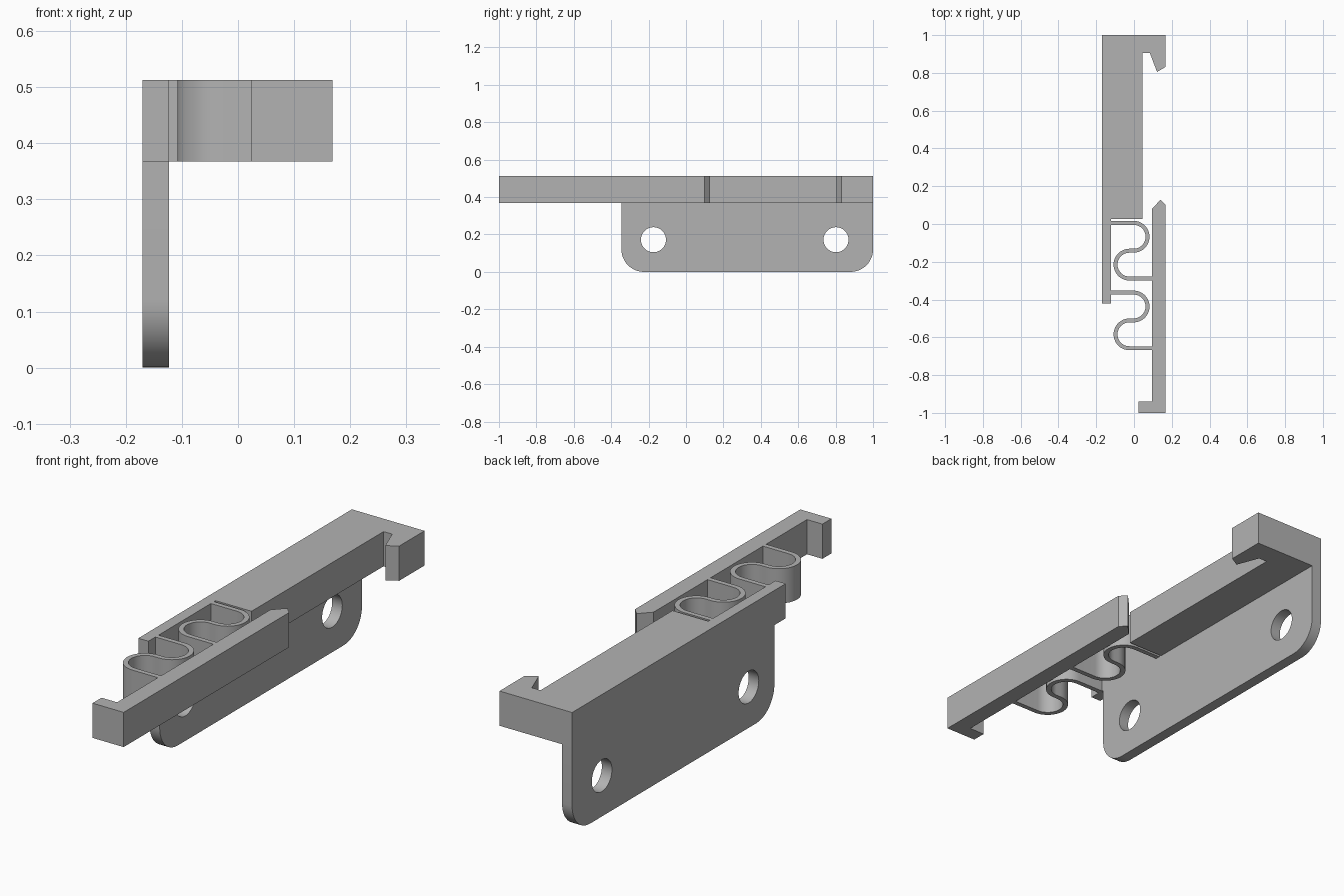
import bpy, bmesh, math
from mathutils import Vector

if "Cube" in bpy.data.objects:
    bpy.data.objects.remove(bpy.data.objects["Cube"])

Z0, Z1 = 0.367, 0.513          # height range of the clip layer
LEFT, INNER = -0.17, -0.123    # thickness range of the wall plate

grey = bpy.data.materials.new("plain grey")
grey.use_nodes = True
grey.diffuse_color = (0.45, 0.45, 0.45, 1)
grey.node_tree.nodes["Principled BSDF"].inputs["Base Color"].default_value = grey.diffuse_color


def extrude(name, points, direction, closed=True):
    """Sweep a 3D outline (filled if closed) along a direction."""
    bm = bmesh.new()
    verts = [bm.verts.new(p) for p in points]
    if closed:
        geom = [bm.faces.new(verts)]
    else:
        geom = [bm.edges.new(pair) for pair in zip(verts, verts[1:])]
    result = bmesh.ops.extrude_face_region(bm, geom=geom, use_keep_orig=closed) if closed \
        else bmesh.ops.extrude_edge_only(bm, edges=geom)
    moved = [g for g in result["geom"] if isinstance(g, bmesh.types.BMVert)]
    bmesh.ops.translate(bm, verts=moved, vec=Vector(direction))
    bmesh.ops.recalc_face_normals(bm, faces=bm.faces)
    mesh = bpy.data.meshes.new(name)
    bm.to_mesh(mesh)
    bm.free()
    mesh.materials.append(grey)
    obj = bpy.data.objects.new(name, mesh)
    bpy.context.collection.objects.link(obj)
    return obj


def activate(obj):
    bpy.ops.object.select_all(action="DESELECT")
    obj.select_set(True)
    bpy.context.view_layer.objects.active = obj


def smooth(obj):
    activate(obj)
    bpy.ops.object.shade_smooth_by_angle(angle=math.radians(30))


def arc(cx, cy, r, start, end, steps):
    angles = [math.radians(start + (end - start) * i / steps) for i in range(steps + 1)]
    return [(cx + r * math.cos(a), cy + r * math.sin(a)) for a in angles]


def flat(points):
    return [(x, y, Z0) for x, y in points]


UP = (0, 0, Z1 - Z0)

# Fixed rail with its hooked end and the narrow post carrying the springs
extrude("hooked_rail", flat([
    (LEFT, 1), (0.168, 1), (0.168, 0.832), (0.122, 0.805), (0.084, 0.905),
    (0.044, 0.905), (0.044, 0.027), (INNER, 0.027), (INNER, -0.42), (LEFT, -0.42)]), UP)

# Sliding arm with pointed tip and finger tab
extrude("latch_arm", flat([
    (0.168, -1), (0.168, 0.1), (0.14, 0.128), (0.095, 0.08),
    (0.095, -0.94), (0.023, -0.94), (0.023, -1)]), UP)

# Two S-shaped leaf springs
R = 0.0737
for name, top in (("rear_spring", 0.006), ("front_spring", -0.363)):
    path = [(INNER - 0.01, top)]
    path += arc(-0.002, top - R, R, 90, -90, 20)
    path += arc(-0.024, top - 3 * R, R, 90, 270, 20)
    path += [(0.105, top - 4 * R)]
    spring = extrude(name, flat(path), UP, closed=False)
    thick = spring.modifiers.new("thickness", "SOLIDIFY")
    thick.thickness, thick.offset = 0.021, 0
    activate(spring)
    bpy.ops.object.modifier_apply(modifier=thick.name)
    smooth(spring)

# Wall plate with rounded lower corners
C = 0.12
outline = [(-0.345, Z0)] + arc(-0.345 + C, C, C, 180, 270, 12)
outline += arc(1 - C, C, C, 270, 360, 12) + [(1, Z0)]
plate = extrude("wall_plate", [(LEFT, y, z) for y, z in outline], (INNER - LEFT, 0, 0))

# Screw holes
for y in (-0.174, 0.802):
    ring = arc(y, 0.172, 0.067, 0, 360, 40)[:-1]
    cutter = extrude("hole_cutter", [(LEFT - 0.05, a, b) for a, b in ring], (0.15, 0, 0))
    cutter.hide_render = True
    cut = plate.modifiers.new("hole", "BOOLEAN")
    cut.operation, cut.solver, cut.object = "DIFFERENCE", "EXACT", cutter
    activate(plate)
    bpy.ops.object.modifier_apply(modifier=cut.name)
    bpy.data.objects.remove(cutter)
smooth(plate)
